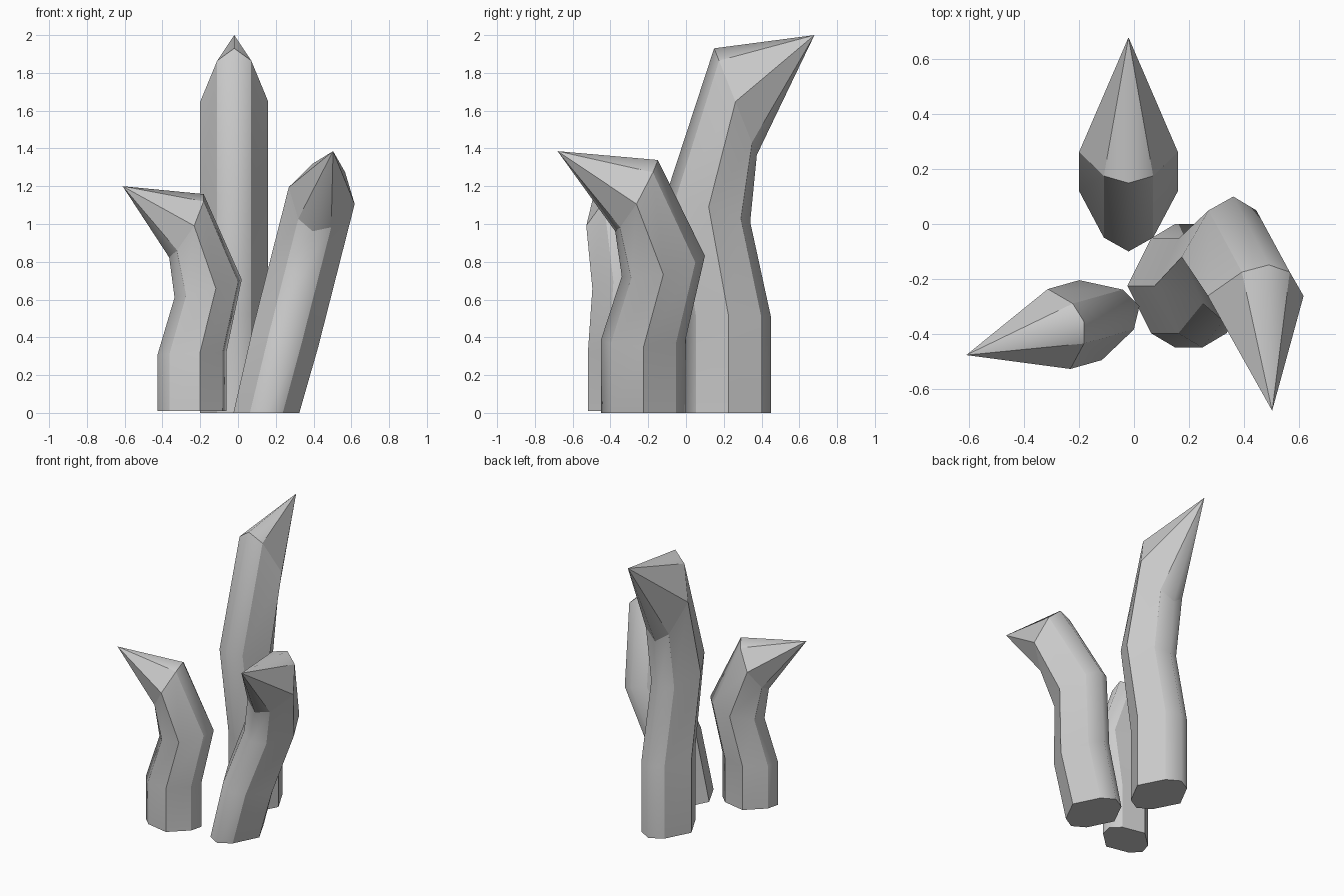
import bpy, bmesh
from math import radians
from mathutils import Matrix, Vector

if "Cube" in bpy.data.objects:
    bpy.data.objects.remove(bpy.data.objects["Cube"])

# Eight-sided cross-section: (across, along the lean); entries 2 and 6 are the ridges
SECTION = [(1, 0), (.5, .77), (0, 1), (-.5, .77),
           (-1, 0), (-.5, -.77), (0, -1), (.5, -.77)]
HALF_WIDTH = 0.18

# Bent path leaning to +y: centre y, centre z, ridge offset y, ridge offset z
RINGS = [(0, 0, .225, 0),
         (0, .515, .225, -.008),
         (-.105, 1.09, .22, -.08),
         (.037, 1.648, .113, -.282)]
TIP = (.455, 2.0)


def crystal(name, loc, heading, width, height, lift=0.0, tilt=0.0, floor=0.0):
    place = (Matrix.Translation((loc[0], loc[1], 0))
             @ Matrix.Rotation(radians(tilt), 4, 'Y')
             @ Matrix.Rotation(radians(heading), 4, 'Z'))
    bm = bmesh.new()

    # Shaft rings, with the base cut flat on the floor
    rings = []
    for i, (y, z, ry, rz) in enumerate(RINGS):
        ring = []
        for u, v in SECTION:
            p = Vector((u * HALF_WIDTH * width, (y + v * ry) * width,
                        (z + v * rz) * height + (lift if i else 0)))
            p = place @ p
            if i == 0:
                p.z = floor
            ring.append(bm.verts.new(p))
        rings.append(ring)
    tip = bm.verts.new(place @ Vector((0, TIP[0] * width, TIP[1] * height + lift)))

    # Side walls, pointed cap and flat base
    for k in range(8):
        n = (k + 1) % 8
        for a, b in zip(rings, rings[1:]):
            bm.faces.new((a[k], a[n], b[n], b[k]))
        bm.faces.new((rings[-1][k], rings[-1][n], tip))
    bm.faces.new(rings[0][::-1])
    bmesh.ops.recalc_face_normals(bm, faces=bm.faces)

    # Smooth shading, crisp along the length except on the two ridges
    for f in bm.faces:
        f.smooth = True
    columns = [list(c) + [tip] for c in zip(*rings)]
    sharp = [(c[i], c[i + 1]) for k, c in enumerate(columns) if k % 4 != 2
             for i in range(len(c) - 1)]
    sharp += [(rings[0][k], rings[0][k - 1]) for k in range(8)]
    sharp += [(rings[-1][k], rings[-1][k - 1]) for k in range(8)]
    for a, b in sharp:
        bm.edges.get((a, b)).smooth = False

    mesh = bpy.data.meshes.new(name)
    bm.to_mesh(mesh)
    bm.free()
    bpy.context.collection.objects.link(bpy.data.objects.new(name, mesh))


crystal("tall_back_crystal", (-.02, .225), 0, 1.0, 1.0)
crystal("short_left_crystal", (-.243, -.374), 105.7, .84, .595, lift=.01, floor=.01)
crystal("tilted_right_crystal", (.15, -.225), 180, 1.0, .69, lift=.05, tilt=14.3)
